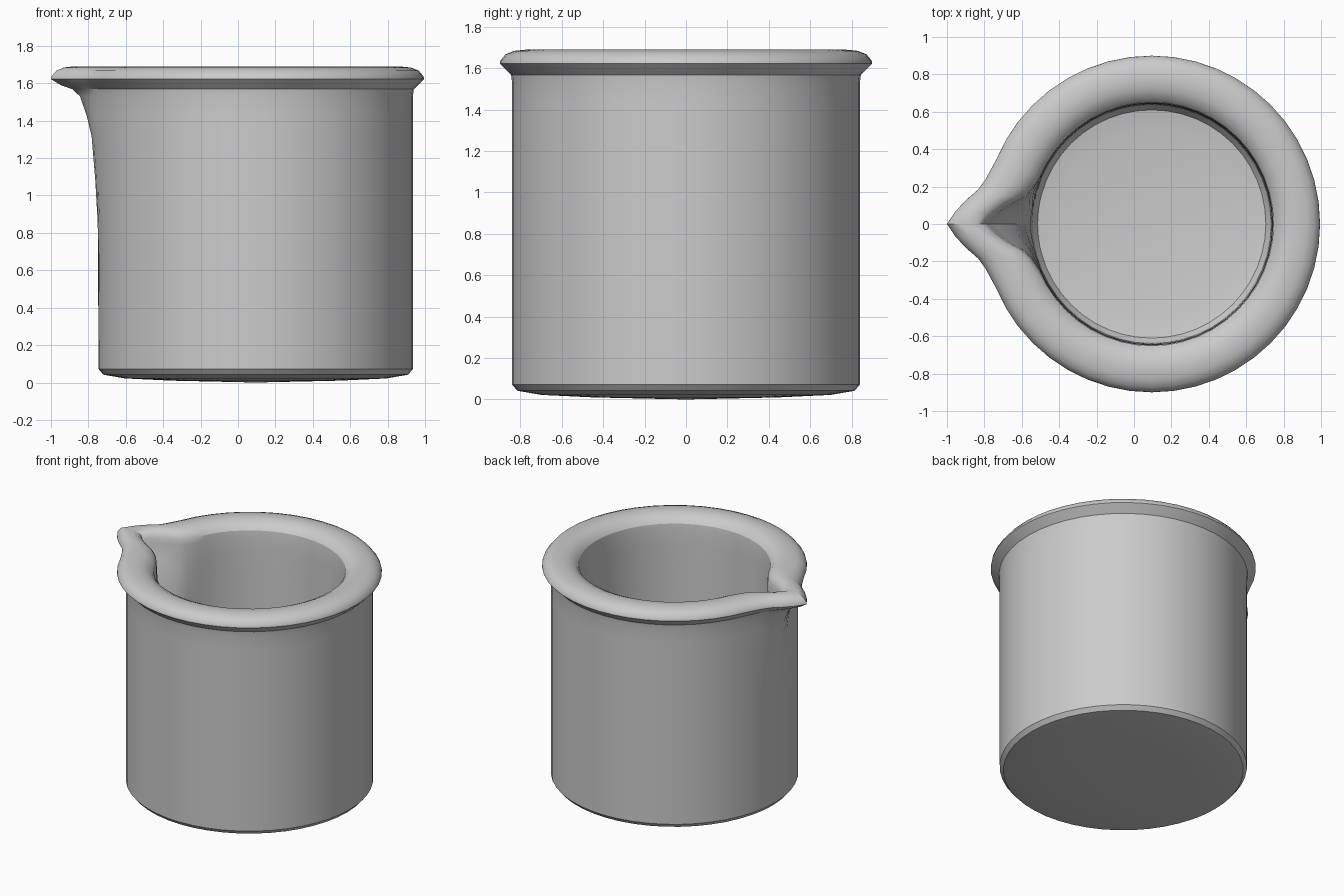
import bpy, bmesh, math

if "Cube" in bpy.data.objects:
    bpy.data.objects.remove(bpy.data.objects["Cube"])

CX = 0.095  # axis of the round body; the spout extends toward -x

# Profile from outer base centre, up over the rim, down to the inner floor:
# (radius, height, how far the spout pushes this ring out)
PROFILE = [
    (0.45, 0.01, 0), (0.70, 0.022, 0), (0.815, 0.042, 0), (0.84, 0.072, 0),
    (0.84, 0.85, 0.005), (0.84, 1.08, 0.018), (0.84, 1.32, 0.038),
    (0.84, 1.43, 0.065), (0.84, 1.53, 0.10), (0.845, 1.568, 0.135),
    (0.868, 1.59, 0.175), (0.90, 1.622, 0.195), (0.897, 1.637, 0.195),
    (0.872, 1.667, 0.195), (0.83, 1.684, 0.197), (0.77, 1.69, 0.205),
    (0.72, 1.682, 0.215), (0.675, 1.66, 0.228), (0.652, 1.63, 0.235),
    (0.647, 1.59, 0.232), (0.645, 1.48, 0.19), (0.643, 1.32, 0.10),
    (0.641, 1.08, 0.04), (0.639, 0.85, 0.01), (0.635, 0.26, 0),
    (0.61, 0.22, 0), (0.50, 0.20, 0),
]
FALLOFF = [(0, 1.0), (0.087, 0.70), (0.19, 0.25), (0.29, 0.05), (0.39, 0)]


def spout(a):
    """Spout strength at angular distance a from the pouring direction."""
    for (a0, w0), (a1, w1) in zip(FALLOFF, FALLOFF[1:]):
        if a <= a1:
            return w0 + (w1 - w0) * (a - a0) / (a1 - a0)
    return 0.0


# Angles measured from -x, denser across the spout
half = [3.75, 7.5, 11.25] + [15 + 7.5 * i for i in range(22)]
angles = [0] + half + [180] + [-d for d in reversed(half)]
angles = [math.radians(d) for d in angles]

bm = bmesh.new()
rings = []
for r, z, push in PROFILE:
    ring = []
    for a in angles:
        rad = r + push * spout(abs(a))
        ring.append(bm.verts.new((CX - rad * math.cos(a), -rad * math.sin(a), z)))
    rings.append(ring)

n = len(angles)
for lo, hi in zip(rings, rings[1:]):
    for i in range(n):
        j = (i + 1) % n
        bm.faces.new((lo[i], lo[j], hi[j], hi[i]))

# Close the convex base and the inner floor
for ring, z in ((rings[0], 0.0), (rings[-1], 0.195)):
    c = bm.verts.new((CX, 0, z))
    for i in range(n):
        bm.faces.new((ring[i], ring[(i + 1) % n], c))
bmesh.ops.recalc_face_normals(bm, faces=bm.faces)

mesh = bpy.data.meshes.new("beaker")
bm.to_mesh(mesh)
bm.free()
beaker = bpy.data.objects.new("beaker", mesh)
bpy.context.collection.objects.link(beaker)
bpy.context.view_layer.objects.active = beaker
beaker.select_set(True)
bpy.ops.object.shade_smooth_by_angle(angle=math.radians(30))
